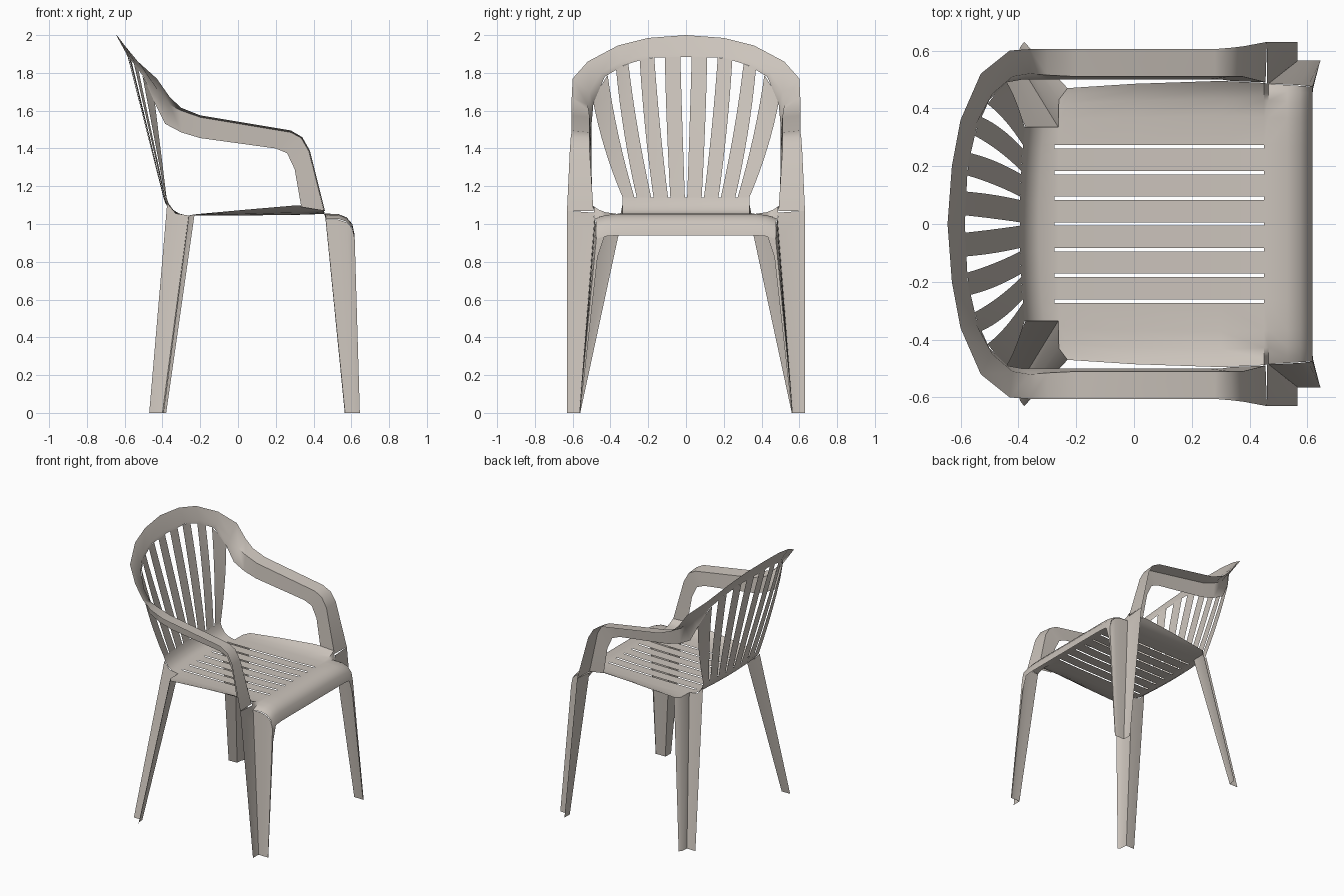
import bpy
import math
from mathutils import Vector

cube = bpy.data.objects.get("Cube")
if cube:
    bpy.data.objects.remove(cube, do_unlink=True)

plastic = bpy.data.materials.new("warm_grey_plastic")
plastic.use_nodes = True
COLOUR = (0.60, 0.55, 0.50, 1)
plastic.diffuse_color = COLOUR
shader = plastic.node_tree.nodes["Principled BSDF"]
shader.inputs["Base Color"].default_value = COLOUR
shader.inputs["Roughness"].default_value = 0.6


def strip_faces(verts, faces, rows, skip=lambda r, c: False):
    """Append a loft through rows of equal length, leaving out skipped cells."""
    start, n = len(verts), len(rows[0])
    for row in rows:
        verts.extend(tuple(p) for p in row)
    for r in range(len(rows) - 1):
        for c in range(n - 1):
            if not skip(r, c):
                a = start + r * n + c
                faces.append((a, a + 1, a + n + 1, a + n))


def make_sheet(name, lofts, skip=lambda r, c: False, angle=40):
    """Thin moulded sheet, modelled on the +y half and mirrored across y = 0."""
    verts, faces = [], []
    for rows in lofts:
        strip_faces(verts, faces, rows, skip)
    mesh = bpy.data.meshes.new(name)
    mesh.from_pydata(verts, [], faces)
    mesh.materials.append(plastic)
    obj = bpy.data.objects.new(name, mesh)
    bpy.context.collection.objects.link(obj)
    mirror = obj.modifiers.new("Mirror", "MIRROR")
    mirror.use_axis = (False, True, False)
    mirror.merge_threshold = 0.0005
    bpy.ops.object.select_all(action="DESELECT")
    obj.select_set(True)
    bpy.context.view_layer.objects.active = obj
    bpy.ops.object.shade_smooth_by_angle(angle=math.radians(angle))
    return obj


def sample(table, x):
    """Linear lookup in a sorted list of (key, value)."""
    for (k0, v0), (k1, v1) in zip(table, table[1:]):
        if x <= k1:
            t = max(0, (x - k0) / (k1 - k0))
            return v0 + (v1 - v0) * t
    return table[-1][1]


# Seat: a long profile swept sideways, with lifted sides and slots
profile = [(-.395, 1.14), (-.385, 1.11), (-.36, 1.075), (-.33, 1.056), (-.275, 1.046),
           (-.262, 1.045), (-.26, 1.045), (-.23, 1.045), (0, 1.045), (.3, 1.048),
           (.45, 1.053), (.465, 1.055), (.53, 1.053), (.575, 1.035), (.605, 1.0), (.618, .94)]
half_width = [(-.262, .335), (-.26, .43), (-.23, .47), (0, .485), (.3, .495),
              (.45, .488), (.465, .485), (.618, .475)]
side_lift = [(-.26, 0), (-.2, .012), (.3, .05), (.45, .04), (.465, -.03), (.618, -.02)]
SLOT, PITCH = .006, .089
columns = [0, SLOT]
for i in (1, 2, 3):
    columns += [i * PITCH - SLOT, i * PITCH + SLOT]


def back_bow(y):
    return .15 * y * y


seat_rows = []
for x, z in profile:
    w = sample(half_width, x)
    bow = back_bow(1) if x < -.3 else 0
    row = [Vector((x + bow * y * y, y, z)) for y in columns]
    for t in (.4, .7, .88, 1):
        y = .29 + (w - .29) * t
        row.append(Vector((x + bow * y * y, y, z + sample(side_lift, x) * t ** 4)))
    seat_rows.append(row)


def is_slot(r, c):
    return c in (0, 2, 4, 6) and -.28 < profile[r][0] < .44


make_sheet("seat", [seat_rows], is_slot)

# Back rim, armrest and front post: outer edge, fold and lower edge
outer = [(-.645, 0, 2.0), (-.63, .2, 1.985), (-.60, .36, 1.945), (-.53, .52, 1.86),
         (-.43, .6, 1.77), (-.36, .605, 1.67), (-.30, .605, 1.615), (-.2, .605, 1.575),
         (.28, .605, 1.495), (.34, .61, 1.46), (.38, .615, 1.39), (.46, .63, 1.07)]
fold = [(-.593, 0, 1.905), (-.58, .2, 1.895), (-.55, .34, 1.86), (-.49, .45, 1.8),
        (-.42, .51, 1.7), (-.36, .52, 1.63), (-.3, .515, 1.6), (-.2, .51, 1.565),
        (.28, .51, 1.485), (.335, .51, 1.455), (.375, .51, 1.385), (.455, .49, 1.07)]
lower = [(-.585, 0, 1.885), (-.575, .2, 1.88), (-.545, .33, 1.84), (-.50, .43, 1.78),
         (-.44, .49, 1.64), (-.385, .5, 1.53), (-.3, .5, 1.485), (-.2, .5, 1.455),
         (.2, .5, 1.40), (.26, .5, 1.375), (.3, .5, 1.29), (.335, .495, 1.09)]
make_sheet("back_rim_and_arms", [[outer, fold, lower]], angle=55)

# Back slats: fan out from the seat to the lower edge of the rim
rim_x = [(p[1], p[0]) for p in lower[:5]]
rim_z = [(p[1], p[2]) for p in lower[:5]]
slat_tops = [(.03, .112), (.168, .245), (.305, .37), (.415, .49)]
slats = []
for i, tops in enumerate(slat_tops):
    bottoms = (i * PITCH + SLOT, min((i + 1) * PITCH - SLOT, .335))
    rows = []
    for k in range(9):
        u = k / 8
        row = []
        for s in (0, .5, 1):
            yb = bottoms[0] + (bottoms[1] - bottoms[0]) * s
            yt = tops[0] + (tops[1] - tops[0]) * s
            base = Vector((-.395 + back_bow(yb), yb, 1.14))
            top = Vector((sample(rim_x, yt), yt, sample(rim_z, yt)))
            p = base.lerp(top, u)
            p.y += .12 * yt * u * (1 - u)
            row.append(p)
        rows.append(row)
    slats.append(rows)
make_sheet("back_slats", slats)

# Front legs: flange below the arm post, then a side wall below the seat corner
front_top = [(.46, .63, 1.07), (.46, .488, 1.06), (.465, .485, 1.025), (.53, .483, 1.023),
             (.575, .48, 1.008), (.605, .477, .977), (.618, .475, .92), (.616, .43, .94)]
front_foot = [(.565, .63, 0), (.565, .567, 0), (.567, .565, 0), (.59, .565, 0),
              (.61, .565, 0), (.63, .565, 0), (.645, .565, 0), (.643, .56, 0)]
front_knee = [Vector(a).lerp(Vector(b), .12) for a, b in zip(front_top, front_foot)]
front_knee[-1].y = front_knee[-2].y - .018
make_sheet("front_legs", [[front_top, front_knee, front_foot]])

# Rear legs: angled section hung from the notched rear seat corner
rear_top = [(-.375, .335, 1.11), (-.33, .335, 1.056), (-.262, .335, 1.045),
            (-.26, .43, 1.045), (-.23, .47, 1.05)]
rear_foot = [(-.47, .56, 0), (-.435, .56, 0), (-.40, .56, 0), (-.395, .61, 0), (-.38, .63, 0)]
make_sheet("rear_legs", [[rear_top, rear_foot]])
